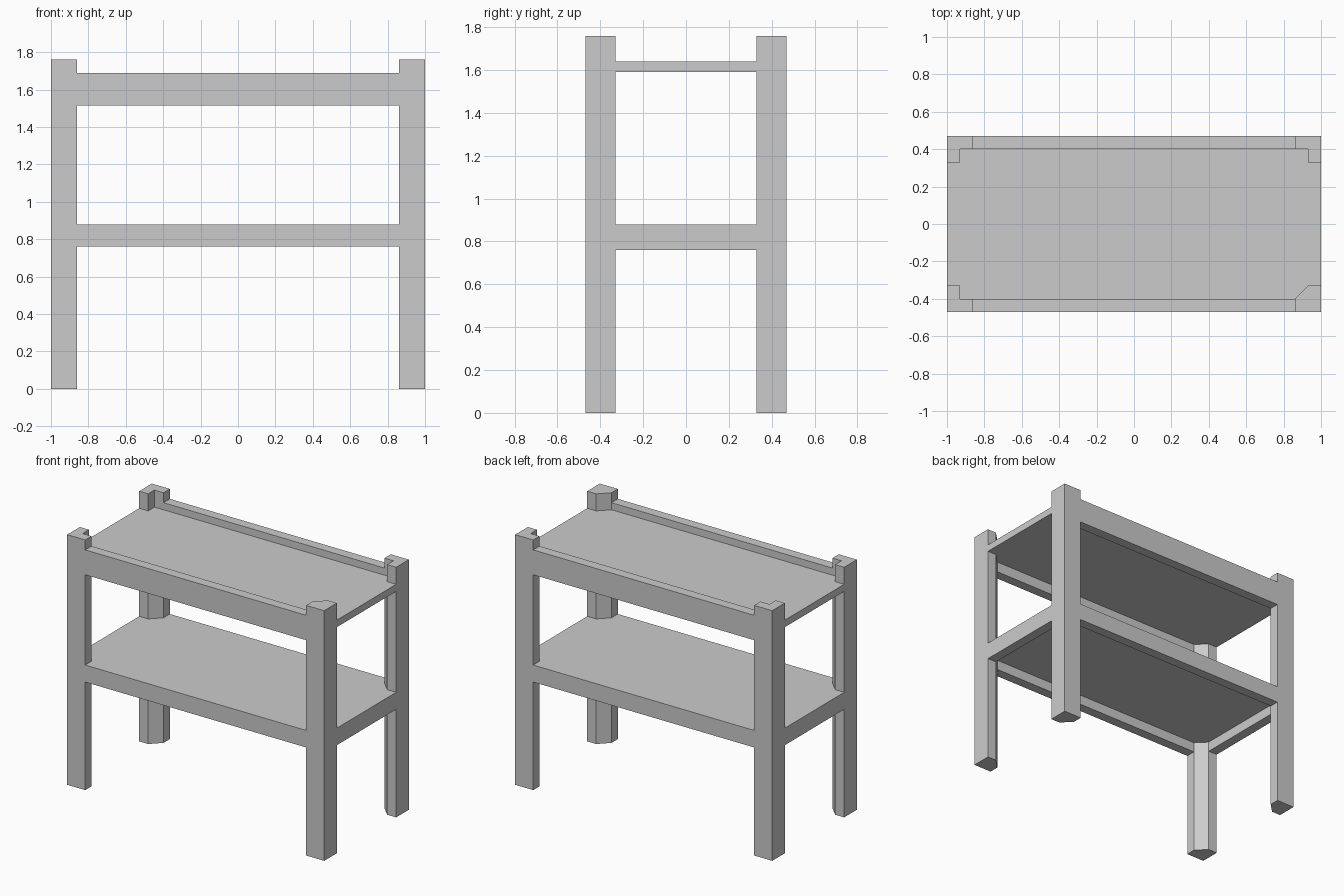
import bpy, bmesh

if "Cube" in bpy.data.objects:
    bpy.data.objects.remove(bpy.data.objects["Cube"])

X, Y = 1.0, 0.47          # outer half sizes
W, T = 0.14, 0.07         # leg width, timber thickness


def prism(bm, outline, z0, z1):
    """Extrude a flat outline from z0 to z1."""
    face = bm.faces.new([bm.verts.new((x, y, z0)) for x, y in outline])
    ext = bmesh.ops.extrude_face_region(bm, geom=[face])["geom"]
    verts = [v for v in ext if isinstance(v, bmesh.types.BMVert)]
    bmesh.ops.translate(bm, verts=verts, vec=(0, 0, z1 - z0))


def part(name, pieces):
    bm = bmesh.new()
    for outline, z0, z1 in pieces:
        prism(bm, outline, z0, z1)
    bmesh.ops.recalc_face_normals(bm, faces=bm.faces)
    mesh = bpy.data.meshes.new(name)
    bm.to_mesh(mesh)
    bm.free()
    obj = bpy.data.objects.new(name, mesh)
    bpy.context.collection.objects.link(obj)
    return obj


def rect(x0, x1, y0, y1):
    return [(x0, y0), (x1, y0), (x1, y1), (x0, y1)]


# Corner legs: chamfered below the top shelf, L-shaped above (one stays chamfered)
chamfered = [(X, Y), (X - W, Y), (X - W, Y - T), (X - T, Y - W), (X, Y - W)]
angle = chamfered[:3] + [(X - T, Y - T)] + chamfered[3:]
for sx, side in ((-1, "left"), (1, "right")):
    for sy, end in ((-1, "front"), (1, "back")):
        flip = lambda pts: [(sx * x, sy * y) for x, y in pts]
        if (sx, sy) == (1, -1):
            pieces = [(flip(chamfered), 0, 1.76)]
        else:
            pieces = [(flip(chamfered), 0, 1.59), (flip(angle), 1.59, 1.76)]
        part(f"{end}_{side}_leg", pieces)

# Long rails, front and back
for s, end in ((-1, "front"), (1, "back")):
    y0, y1 = sorted((s * Y, s * (Y - T)))
    part(f"{end}_upper_rail", [(rect(W - X, X - W, y0, y1), 1.515, 1.69)])
    part(f"{end}_lower_rail", [(rect(W - X, X - W, y0, y1), 0.76, 0.88)])

# Short rails of the lower frame
for s, side in ((-1, "left"), (1, "right")):
    x0, x1 = sorted((s * X, s * (X - T)))
    part(f"{side}_lower_rail", [(rect(x0, x1, W - Y, Y - W), 0.76, 0.88)])

# Upper shelf, notched around the legs, and lower shelf recessed in its frame
a, b, c = X - T, Y - W, Y - T
notched = [(-a, -c), (a, -c), (a, -b), (X, -b), (X, b), (a, b),
           (a, c), (-a, c), (-a, b), (-X, b), (-X, -b), (-a, -b)]
part("upper_shelf", [(notched, 1.59, 1.64)])
part("lower_shelf", [(rect(-a, a, -c, c), 0.83, 0.88)])
